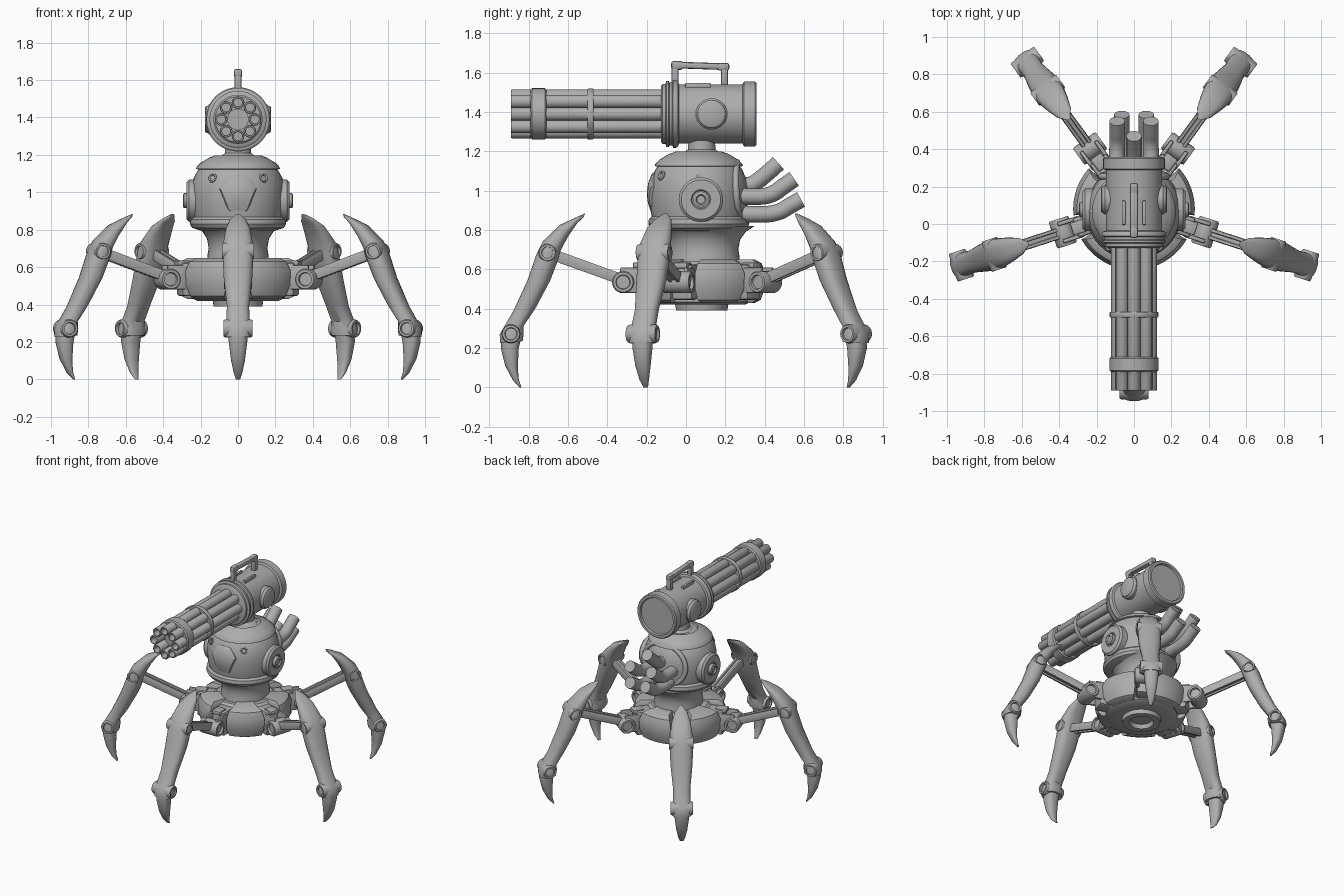
import bpy, bmesh
from math import sin, cos, pi, radians, sqrt, copysign
from mathutils import Matrix, Vector

if "Cube" in bpy.data.objects:
    bpy.data.objects.remove(bpy.data.objects["Cube"])

mat = bpy.data.materials.new("plain_grey")
mat.use_nodes = True
GREY = (0.42, 0.42, 0.42, 1)
mat.diffuse_color = GREY
mat.node_tree.nodes["Principled BSDF"].inputs["Base Color"].default_value = GREY

CY = 0.08       # centre of the five-fold base
HY = 0.065      # centre of the head
GZ = 1.39       # gun axis height
ID = Matrix.Identity(4)
ALONG_Y = Matrix.Rotation(-pi / 2, 4, 'X')
ALONG_X = Matrix.Rotation(pi / 2, 4, 'Y')


def finish(bm, name, m=ID, bevel=0):
    if bevel:
        bmesh.ops.bevel(bm, geom=bm.edges[:], offset=bevel, segments=2,
                        affect='EDGES', profile=0.5)
    bmesh.ops.recalc_face_normals(bm, faces=bm.faces)
    for f in bm.faces:
        f.smooth = True
    for e in bm.edges:
        e.smooth = e.calc_face_angle(0) < radians(35)
    me = bpy.data.meshes.new(name)
    bm.to_mesh(me)
    bm.free()
    me.materials.append(mat)
    ob = bpy.data.objects.new(name, me)
    ob.matrix_world = m
    bpy.context.collection.objects.link(ob)
    return ob


def skin(name, rings, m=ID, closed=False):
    """Join equal rings of points into a surface with capped ends."""
    bm = bmesh.new()
    vs = [[bm.verts.new(p) for p in r] for r in rings]
    n = len(vs[0])
    pairs = list(zip(vs, vs[1:])) + ([(vs[-1], vs[0])] if closed else [])
    for a, b in pairs:
        for i in range(n):
            bm.faces.new((a[i], a[(i + 1) % n], b[(i + 1) % n], b[i]))
    if not closed:
        bm.faces.new(vs[0])
        bm.faces.new(vs[-1])
    return finish(bm, name, m)


def lathe(name, profile, m=ID, n=40, closed=False):
    rings = [[(max(r, 1e-4) * cos(2 * pi * i / n), max(r, 1e-4) * sin(2 * pi * i / n), t)
              for i in range(n)] for r, t in profile]
    return skin(name, rings, m, closed)


def box(name, size, m, bevel=0.008):
    bm = bmesh.new()
    bmesh.ops.create_cube(bm, size=1, matrix=Matrix.Diagonal((*size, 1)))
    return finish(bm, name, m, bevel)


def loft(name, rows, m, n=20, side=0, power=0.8):
    """Rows: outer radius, z, inner radius, z, half width."""
    def se(v):
        return copysign(abs(v) ** power, v)
    rings = []
    for ro, zo, ri, zi, w in rows:
        o, i = Vector((ro, 0, zo)), Vector((ri, 0, zi))
        mid, half = (o + i) / 2, (o - i) / 2
        ring = []
        for k in range(n):
            a = 2 * pi * (k + 0.5) / n
            ring.append(mid + half * se(cos(a)) + Vector((0, side + w * se(sin(a)), 0)))
        rings.append(ring)
    return skin(name, rings, m)


def tube(name, points, radius, cyclic=False):
    cu = bpy.data.curves.new(name, 'CURVE')
    cu.dimensions = '3D'
    cu.bevel_depth = radius
    cu.bevel_resolution = 4
    cu.use_fill_caps = True
    sp = cu.splines.new('BEZIER')
    sp.bezier_points.add(len(points) - 1)
    for bp, p in zip(sp.bezier_points, points):
        bp.co = p
        bp.handle_left_type = bp.handle_right_type = 'AUTO'
    sp.use_cyclic_u = cyclic
    sp.resolution_u = 6
    cu.materials.append(mat)
    ob = bpy.data.objects.new(name, cu)
    bpy.context.collection.objects.link(ob)


def at(x, y, z, rot=ID):
    return Matrix.Translation((x, y, z)) @ rot


def pin(radius, half):
    """Round pin with a recessed centre at both ends."""
    s = radius * 0.6
    return [(0, 0.015 - half), (s, 0.015 - half), (s * 1.1, -half), (radius * 0.9, -half),
            (radius, 0.01 - half), (radius, half - 0.01), (radius * 0.9, half), (s * 1.1, half),
            (s, half - 0.015), (0, half - 0.015)]


# Legs, mounts and hub blocks around the base
shin = [(.593, .885, .60, .865, .012), (.64, .864, .633, .835, .045), (.72, .827, .68, .765, .066),
        (.806, .746, .715, .70, .08), (.84, .68, .725, .66, .083), (.887, .543, .77, .543, .077),
        (.958, .39, .846, .40, .06), (1.01, .30, .907, .31, .063), (1.028, .27, .905, .27, .072),
        (1.025, .225, .91, .235, .07)]
claw = [(1.02, .26, .915, .26, .05), (1.022, .2, .93, .2, .05), (1, .11, .935, .1, .038),
        (.96, .035, .93, .04, .024), (.925, 0, .917, 0, .012)]
rail = [(.37, .565, .385, .51, .012), (.77, .71, .79, .655, .01)]
web = [(.37, .555, .385, .52, .02), (.77, .70, .79, .665, .02)]
for k in range(5):
    m = at(0, CY, 0, Matrix.Rotation(radians(270 + 72 * k), 4, 'Z'))
    loft("leg_shin", shin, m)
    loft("leg_claw", claw, m)
    for s in (-1, 1):
        loft("leg_strut_rail", rail, m, 8, s * .02, .5)
        box("mount_cheek", (.12, .022, .13), m @ at(.355, s * .048, .545))
    loft("leg_strut_web", web, m, 8, 0, .5)
    box("mount_block", (.16, .11, .18), m @ at(.25, 0, .535), .015)
    box("mount_top_tab", (.08, .07, .03), m @ at(.31, 0, .62))
    for name, r, z, rad, half in (("hip_pin", .4, .535, .056, .075), ("knee_pin", .785, .685, .045, .085),
                                  ("ankle_pin", .97, .272, .048, .078)):
        lathe(name, pin(rad, half), m @ at(r, 0, z, ALONG_Y), 24)
    # bulging hub block between two legs
    arcs = []
    for z, r, spread in ((.43, .27, 19), (.445, .3, 22), (.5, .32, 24), (.58, .325, 24),
                         (.63, .305, 22), (.65, .27, 19)):
        a = [radians(36 + spread * (i / 6 - 1)) for i in range(13)]
        arcs.append([(r * cos(t), r * sin(t), z) for t in a] +
                    [(.12 * cos(t), .12 * sin(t), z) for t in reversed(a)])
    skin("hub_block", arcs, m)

lathe("hub_underside", [(0, .42), (.075, .42), (.085, .39), (.13, .39), (.135, .42), (.22, .42),
                        (.25, .435), (.25, .6), (.2, .64), (0, .64)], at(0, CY, 0))

# Waist and head
lathe("waist", [(0, .62), (.165, .62), (.162, .67), (.157, .7), (.165, .75), (.19, .79), (.23, .82),
                (0, .82)], at(0, CY + .01, 0, Matrix.Diagonal((1, 1.12, 1, 1))))
lathe("head_collar", [(0, .795), (.2, .795), (.245, .81), (.257, .83), (.254, .855), (.24, .868),
                      (0, .868)], at(0, HY, 0))
lathe("head_dome", [(0, .85), (.235, .85), (.246, .9), (.25, .96), (.25, 1.01), (.241, 1.06),
                    (.222, 1.105), (.195, 1.145), (.15, 1.175), (.09, 1.195), (0, 1.2)], at(0, HY, 0))
lathe("head_cap", [(0, 1.12), (.2, 1.12), (.224, 1.125), (.222, 1.135), (.2, 1.158), (.155, 1.185),
                   (.12, 1.198), (.115, 1.19), (0, 1.19)], at(0, HY, 0))
lathe("neck", [(0, 1.17), (.095, 1.17), (.09, 1.195), (.07, 1.21), (.066, 1.28), (0, 1.28)],
      at(0, CY, 0))


def on_head(x, z, lift, back=1):
    dz = (z - .985) * 1.08
    return Vector((x, HY + back * (sqrt(max(.0625 - x * x - dz * dz, 0)) + lift), z))


# Face shield plate
half = [(0, 1.092), (.045, 1.09), (.075, 1.06), (.1, 1.02), (.075, .96), (.05, .895), (0, .893)]
outline = half + [(-x, z) for x, z in half[-2:0:-1]]
layers = [[on_head(x * s, .99 + (z - .99) * s, lift, -1) for x, z in outline]
          for s, lift in ((1, -.03), (1, .008), (.93, .014), (.5, .014), (.1, .014))]
skin("face_shield", layers)

for s in (-1, 1):
    # eyes
    p = on_head(s * .135, 1.075, 0, -1)
    q = (p - Vector((0, HY, .985))).to_track_quat('Z', 'Y').to_matrix().to_4x4()
    lathe("eye", [(0, -.03), (.026, -.03), (.026, .008), (.019, .012), (.014, .003), (0, .003)],
          Matrix.Translation(p) @ q, 20)
    # ear discs
    lathe("ear_disc", [(0, .18), (.113, .18), (.113, .262), (.1, .275), (.05, .275), (.045, .268),
                       (.04, .268), (.04, .29), (.026, .295), (.02, .285), (0, .285)],
          at(0, .076, .955, Matrix.Rotation(s * pi / 2, 4, 'Y')))
    # strap from ear to cap
    arc = [radians(a) for a in (20, 32, 44, 56)]
    tube("head_strap", [(s * .252 * cos(a), HY, .965 + .24 * sin(a)) for a in arc], .013)

# Raised lip round the rear opening, with exhaust pipes
lip = []
for i in range(16):
    a = 2 * pi * i / 16
    lip.append(on_head(.175 * cos(a), .995 + .15 * sin(a), .012))
tube("rear_lip", lip, .017, True)
pipes = [(0, 1.03, .47, 1.14), (.09, .97, .55, 1.06), (-.09, .97, .55, 1.06),
         (.065, .88, .585, .955), (-.065, .88, .585, .955)]
for x, z, ye, ze in pipes:
    tube("exhaust_pipe", [(x * .8, .2, z + .01), (x, .33, z), (x, ye - .12, z + .01),
                          (x, ye - .05, (z + ze) / 2 + .01), (x, ye, ze)], .042)

# Gun housing
axis = at(0, 0, GZ, ALONG_Y)
lathe("gun_housing", [(0, .345), (.135, .345), (.14, .358), (.158, .358), (.165, .35), (.165, .295),
                      (.15, .288), (.15, -.035), (.165, -.04), (.172, -.05), (.172, -.065),
                      (.16, -.07), (.16, -.083), (.168, -.088), (.168, -.1), (.152, -.105),
                      (.152, -.12), (.14, -.128), (0, -.128)], axis, 48)
for s in (-1, 1):
    lathe("gun_side_cap", [(0, .1), (.08, .1), (.08, .155), (.074, .16), (.07, .172), (.062, .177),
                           (0, .177)], at(0, .13, GZ, Matrix.Rotation(s * pi / 2, 4, 'Y')), 32)
    box("gun_top_rail", (.02, .13, .03), at(s * .055, .06, GZ + .143), .005)

# Rotating barrels
for k in range(8):
    a = pi / 2 + k * pi / 4
    lathe("barrel", [(.034, -.1), (.034, -.885), (.031, -.89), (.024, -.89), (.022, -.885),
                     (.022, -.78), (.001, -.78), (.001, -.1)],
          at(.09 * cos(a), 0, GZ + .09 * sin(a), ALONG_Y), 16, True)
lathe("barrel_core", [(0, -.1), (.057, -.1), (.057, -.8), (0, -.8)], axis)
lathe("muzzle_band", [(0, -.71), (.122, -.71), (.131, -.718), (.131, -.782), (.122, -.79), (0, -.79)], axis)
lathe("middle_band", [(0, -.47), (.127, -.47), (.13, -.475), (.13, -.495), (.127, -.5), (0, -.5)], axis)

# Carry handle
box("handle_front_post", (.036, .035, .13), at(0, -.055, 1.59))
box("handle_rear_post", (.036, .035, .13), at(0, .195, 1.585))
box("handle_grip", (.042, .24, .034), at(0, .065, 1.635, Matrix.Rotation(radians(-2), 4, 'X')), .012)
box("handle_front_corner", (.042, .06, .045), at(0, -.045, 1.637), .012)
box("handle_rear_corner", (.042, .06, .04), at(0, .19, 1.63), .012)
